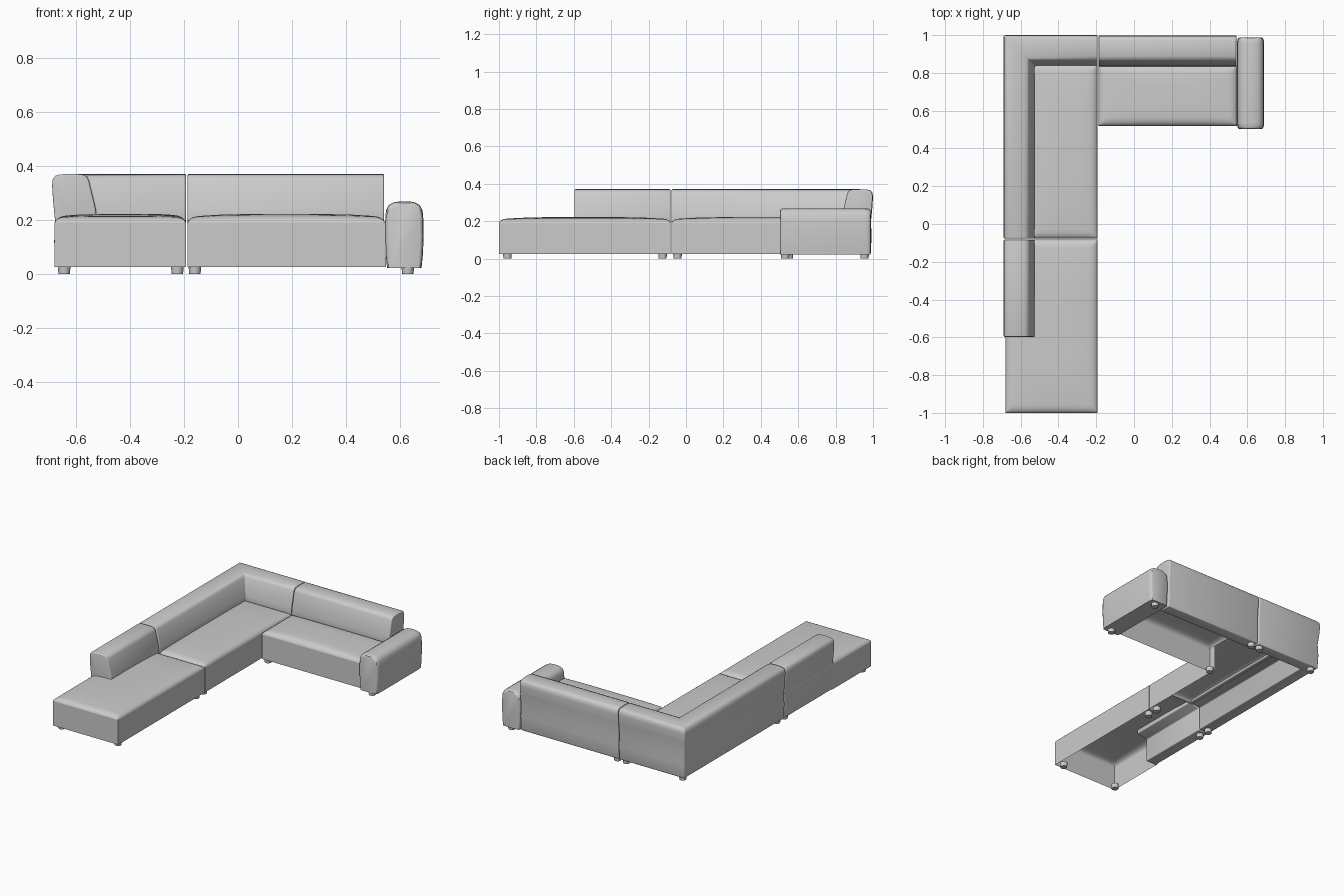
import bpy, bmesh, math

if "Cube" in bpy.data.objects:
    bpy.data.objects.remove(bpy.data.objects["Cube"])

BOTTOM = 0.025


def finish(name, bm, bevel=0.0):
    bmesh.ops.remove_doubles(bm, verts=bm.verts, dist=0.0001)
    bmesh.ops.recalc_face_normals(bm, faces=bm.faces)
    me = bpy.data.meshes.new(name)
    bm.to_mesh(me)
    bm.free()
    ob = bpy.data.objects.new(name, me)
    bpy.context.collection.objects.link(ob)
    bpy.ops.object.select_all(action='DESELECT')
    ob.select_set(True)
    bpy.context.view_layer.objects.active = ob
    if bevel:
        mod = ob.modifiers.new("soft_edges", 'BEVEL')
        mod.width = bevel
        mod.segments = 3
        mod.limit_method = 'ANGLE'
        mod.angle_limit = math.radians(50)
        bpy.ops.object.modifier_apply(modifier=mod.name)
    bpy.ops.object.shade_smooth_by_angle(angle=math.radians(40))
    return ob


def sweep(name, profile, path, bevel):
    """path: (x, y, inward_x, inward_y); profile: (inward distance, z)."""
    bm = bmesh.new()
    rings = [[bm.verts.new((x + d * nx, y + d * ny, z)) for d, z in profile]
             for x, y, nx, ny in path]
    n = len(profile)
    for a, b in zip(rings, rings[1:]):
        for i in range(n):
            j = (i + 1) % n
            bm.faces.new((a[i], a[j], b[j], b[i]))
    bm.faces.new(rings[0])
    bm.faces.new(rings[-1][::-1])
    return finish(name, bm, bevel)


def steps(a, b):
    # dense near the rim, sparse in the middle
    rim = [0, 0.003, 0.009, 0.018, 0.03, 0.045]
    mid = [a + 0.045 + (b - a - 0.09) * k / 8 for k in range(1, 8)]
    return [a + r for r in rim] + mid + [b - r for r in reversed(rim)]


def seat(name, x0, x1, y0, y1, walls):
    """Pillowed top over open-bottomed upholstery panels."""
    bm = bmesh.new()
    xs, ys = steps(x0, x1), steps(y0, y1)

    def height(x, y):
        d = min(x - x0, x1 - x, y - y0, y1 - y)
        k = 1 - min(d / 0.04, 1)
        u, v = 2 * (x - x0) / (x1 - x0) - 1, 2 * (y - y0) / (y1 - y0) - 1
        return 0.19 + 0.02 * math.sqrt(1 - k * k) + 0.012 * (1 - u ** 4) * (1 - v ** 4)

    g = [[bm.verts.new((x, y, height(x, y))) for y in ys] for x in xs]
    for i in range(len(xs) - 1):
        for j in range(len(ys) - 1):
            bm.faces.new((g[i][j], g[i + 1][j], g[i + 1][j + 1], g[i][j + 1]))
    for (ax, ay), (bx, by) in zip(walls, walls[1:]):
        bm.faces.new([bm.verts.new(p) for p in (
            (ax, ay, BOTTOM), (bx, by, BOTTOM), (bx, by, 0.19), (ax, ay, 0.19))])
    return finish(name, bm)


# Seats
seat("chaise_seat", -0.68, -0.193, -1.0, -0.083,
     [(-0.68, -0.58), (-0.68, -1), (-0.193, -1), (-0.193, -0.083), (-0.23, -0.083)])
seat("corner_seat", -0.545, -0.193, -0.077, 0.845,
     [(-0.23, -0.077), (-0.193, -0.077), (-0.193, 0.56)])
seat("right_seat", -0.187, 0.545, 0.52, 0.84,
     [(-0.187, 0.56), (-0.187, 0.52), (0.55, 0.52)])

# Backrests share one leaning section
back = [(0.012, 0.025), (0.008, 0.12), (0.011, 0.2), (0.004, 0.27), (0, 0.33),
        (0.003, 0.352), (0.012, 0.364), (0.03, 0.369), (0.07, 0.371), (0.11, 0.369),
        (0.128, 0.362), (0.136, 0.348), (0.15, 0.29), (0.162, 0.24), (0.165, 0.195),
        (0.09, 0.18), (0.09, 0.025)]
sweep("chaise_back", back, [(-0.69, -0.597, 1, 0), (-0.69, -0.083, 1, 0)], 0.006)
sweep("corner_back", back, [(-0.69, -0.077, 1, 0), (-0.69, 1, 1, -1),
                            (-0.193, 1, 0, -1)], 0.006)
sweep("right_back", back, [(-0.187, 0.998, 0, -1), (0.542, 0.998, 0, -1)], 0.006)

# Armrest with a rounded top and softly bulging ends
half = [(0.064, 0.022), (0.069, 0.07), (0.072, 0.14), (0.071, 0.2), (0.068, 0.235),
        (0.058, 0.255), (0.04, 0.265), (0.018, 0.269)]
arm = half + [(-d, z) for d, z in reversed(half)]
bm = bmesh.new()
rings = []
for y, s in ((0.503, 0.80), (0.506, 0.90), (0.515, 0.965), (0.535, 1.0),
             (0.955, 1.0), (0.975, 0.965), (0.984, 0.90), (0.987, 0.80)):
    drop = (1 - s) * 0.072
    rings.append([bm.verts.new((0.617 + d * s, y, min(z, 0.269 - drop * 0.9 - (0.269 - z) * 0.9)
                                if z > 0.2 else z)) for d, z in arm])
for a, b in zip(rings, rings[1:]):
    for i in range(len(arm)):
        j = (i + 1) % len(arm)
        bm.faces.new((a[i], a[j], b[j], b[i]))
bm.faces.new(rings[0])
bm.faces.new(rings[-1][::-1])
finish("armrest", bm)

# Feet
feet = [(x, y) for x in (-0.645, -0.225) for y in (-0.955, -0.125, -0.045, 0.955)]
feet += [(-0.16, 0.955), (-0.16, 0.55), (0.63, 0.53), (0.63, 0.955)]
for i, (x, y) in enumerate(feet):
    bm = bmesh.new()
    bmesh.ops.create_cone(bm, cap_ends=True, segments=20, radius1=0.021,
                          radius2=0.024, depth=0.03)
    bmesh.ops.translate(bm, verts=bm.verts, vec=(x, y, 0.015))
    finish(f"foot_{i + 1}", bm)
